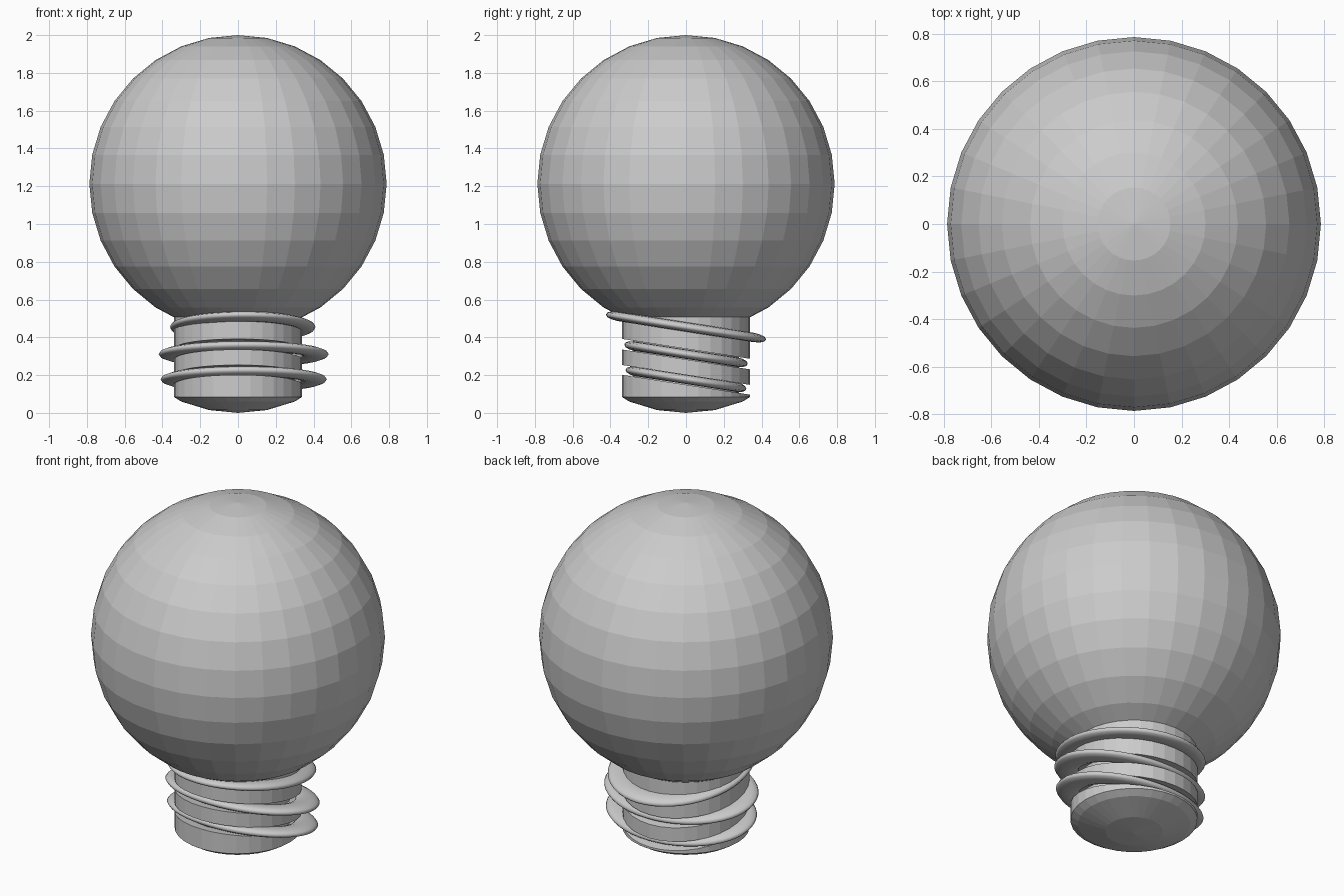
import bpy, bmesh, math
from mathutils import Matrix

cube = bpy.data.objects.get("Cube")
if cube:
    bpy.data.objects.remove(cube, do_unlink=True)

SIDES = 32
SLOPE = -0.155          # fall of the threads toward the back

grey = bpy.data.materials.new("light_grey")
grey.use_nodes = True
colour = (0.6, 0.6, 0.6, 1)
grey.diffuse_color = colour
grey.node_tree.nodes["Principled BSDF"].inputs["Base Color"].default_value = colour


def make_object(name, bm):
    bmesh.ops.recalc_face_normals(bm, faces=bm.faces)
    mesh = bpy.data.meshes.new(name)
    bm.to_mesh(mesh)
    bm.free()
    mesh.materials.append(grey)
    obj = bpy.data.objects.new(name, mesh)
    bpy.context.collection.objects.link(obj)
    return obj


def loft(name, rows):
    """Closed turned solid from (radius, height, slope) rows, tips at radius 0."""
    bm = bmesh.new()
    rings = []
    for r, z, slope in rows:
        ring = []
        for i in range(SIDES if r else 1):
            a = math.tau * i / SIDES
            x, y = r * math.cos(a), r * math.sin(a)
            ring.append(bm.verts.new((x, y, z + slope * y)))
        rings.append(ring)
    for low, high in zip(rings, rings[1:]):
        for i in range(SIDES):
            j = (i + 1) % SIDES
            if len(low) == 1:
                bm.faces.new((low[0], high[j], high[i]))
            elif len(high) == 1:
                bm.faces.new((low[i], low[j], high[0]))
            else:
                bm.faces.new((low[i], low[j], high[j], high[i]))
    return make_object(name, bm)


# Globe
bm = bmesh.new()
bmesh.ops.create_uvsphere(bm, u_segments=SIDES, v_segments=16, radius=0.787,
                          matrix=Matrix.Translation((0, 0, 1.213)))
make_object("globe", bm)

# Screw base: shallow domed foot, then a sleeve with two tilted grooves
rows = [(0, 0, 0), (0.153, 0.015, 0), (0.30, 0.06, 0), (0.34, 0.085, 0)]
for centre, half in ((0.175, 0.026), (0.311, 0.028)):
    rows += [(0.34, centre - half, SLOPE), (0.28, centre - half, SLOPE),
             (0.28, centre + half, SLOPE), (0.34, centre + half, SLOPE)]
rows += [(0.34, 0.53, 0), (0, 0.53, 0)]
loft("screw_base", rows)


# Threads: flattened, stretched and tilted rings
def thread(name, x, z, half_x, half_y):
    around, across = 48, 12
    bm = bmesh.new()
    grid = []
    for i in range(around):
        a = math.tau * i / around
        ring = []
        for k in range(across):
            b = math.tau * k / across
            r = 0.84 + 0.16 * math.cos(b)
            y = half_y * r * math.sin(a)
            ring.append(bm.verts.new((x + half_x * r * math.cos(a), y,
                                      z + SLOPE * y + 0.025 * math.sin(b))))
        grid.append(ring)
    for i in range(around):
        n = (i + 1) % around
        for k in range(across):
            m = (k + 1) % across
            bm.faces.new((grid[i][k], grid[n][k], grid[n][m], grid[i][m]))
    obj = make_object(name, bm)
    obj.data.shade_smooth()


thread("upper_thread", 0.025, 0.455, 0.385, 0.425)
thread("middle_thread", 0.03, 0.311, 0.45, 0.327)
thread("lower_thread", 0.03, 0.178, 0.44, 0.32)
